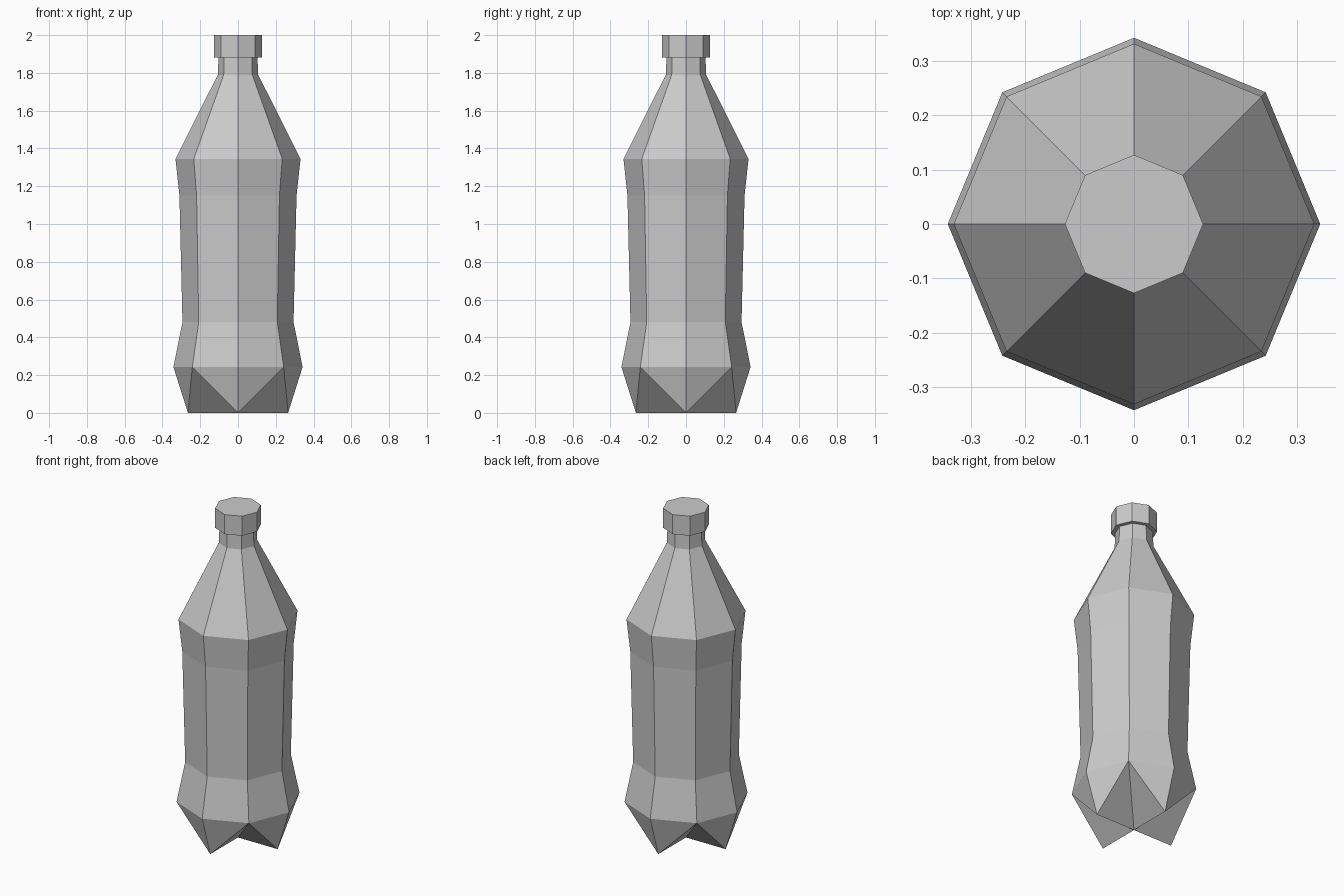
import bpy, bmesh
from math import cos, sin, pi

SIDES = 8

cube = bpy.data.objects.get("Cube")
if cube:
    bpy.data.objects.remove(cube, do_unlink=True)

# One plain grey for the whole bottle
grey = bpy.data.materials.new("light_grey")
grey.use_nodes = True
colour = (0.6, 0.6, 0.6, 1)
grey.diffuse_color = colour
grey.node_tree.nodes["Principled BSDF"].inputs["Base Color"].default_value = colour


def ring(bm, r, z):
    return [bm.verts.new((r * cos(2 * pi * i / SIDES), r * sin(2 * pi * i / SIDES), z))
            for i in range(SIDES)]


def lathe(bm, profile):
    """Stack of octagonal rings joined by flat quads."""
    rings = [ring(bm, r, z) for r, z in profile]
    for a, b in zip(rings, rings[1:]):
        for i in range(SIDES):
            j = (i + 1) % SIDES
            bm.faces.new((a[i], a[j], b[j], b[i]))
    return rings


def finish(bm, name):
    bmesh.ops.recalc_face_normals(bm, faces=bm.faces)
    mesh = bpy.data.meshes.new(name)
    bm.to_mesh(mesh)
    bm.free()
    mesh.materials.append(grey)
    obj = bpy.data.objects.new(name, mesh)
    bpy.context.collection.objects.link(obj)


# Bottle body: base bulge, waist, shoulder, neck
bm = bmesh.new()
rings = lathe(bm, [(0.342, 0.243), (0.294, 0.48), (0.31, 1.15),
                   (0.331, 1.345), (0.107, 1.79), (0.103, 1.885)])
bm.faces.new(rings[-1])

# Four pointed feet with notches between them, meeting at the base centre
low = rings[0]
centre = bm.verts.new((0, 0, 0))
feet = {i: bm.verts.new((0.265 * cos(2 * pi * i / SIDES), 0.265 * sin(2 * pi * i / SIDES), 0))
        for i in range(0, SIDES, 2)}
for i, foot in feet.items():
    for step in (-1, 1):
        notch = low[(i + step) % SIDES]
        bm.faces.new((foot, low[i], notch))
        bm.faces.new((foot, notch, centre))
finish(bm, "bottle_body")

# Screw cap
bm = bmesh.new()
bottom, top = lathe(bm, [(0.127, 1.882), (0.127, 2.0)])
bm.faces.new(bottom)
bm.faces.new(top)
finish(bm, "cap")
